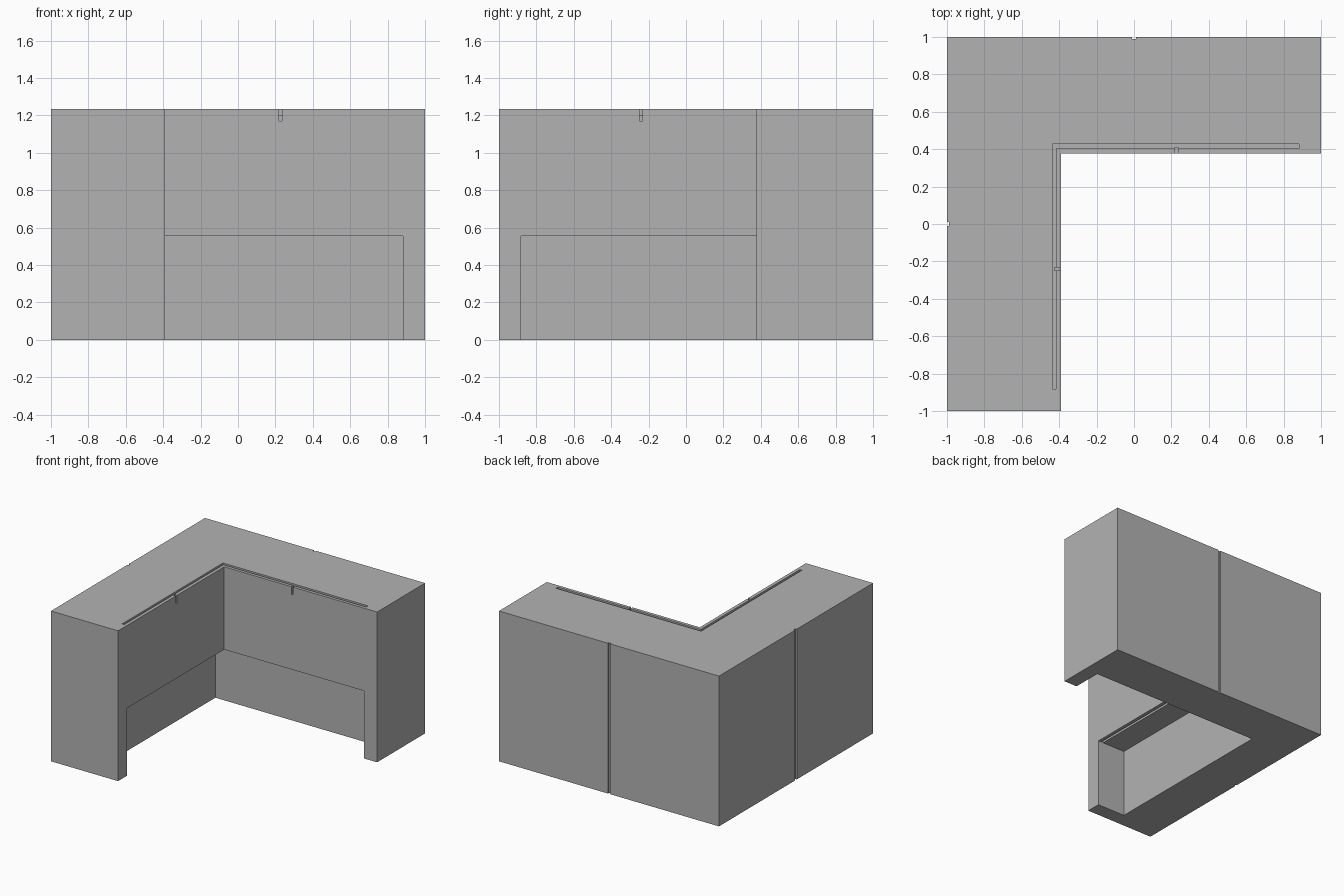
import bpy
import bmesh

if "Cube" in bpy.data.objects:
    bpy.data.objects.remove(bpy.data.objects["Cube"], do_unlink=True)

HEIGHT = 1.235
INNER_X, INNER_Y = -0.39, 0.378   # inner faces of the two wings
END = 0.882                       # how far recess and slot run along each wing
OVER = 0.1                        # cutter overshoot

grey = bpy.data.materials.new("plain grey")
grey.use_nodes = True
colour = (0.45, 0.45, 0.45, 1)
grey.diffuse_color = colour
grey.node_tree.nodes["Principled BSDF"].inputs["Base Color"].default_value = colour


def prism(name, outline, z0, z1):
    """Extrude a plan outline between two heights."""
    bm = bmesh.new()
    face = bm.faces.new([bm.verts.new((x, y, z0)) for x, y in outline])
    top = bmesh.ops.extrude_face_region(bm, geom=[face])["geom"]
    verts = [v for v in top if isinstance(v, bmesh.types.BMVert)]
    bmesh.ops.translate(bm, verts=verts, vec=(0, 0, z1 - z0))
    bmesh.ops.recalc_face_normals(bm, faces=bm.faces)
    mesh = bpy.data.meshes.new(name)
    bm.to_mesh(mesh)
    bm.free()
    mesh.materials.append(grey)
    obj = bpy.data.objects.new(name, mesh)
    bpy.context.collection.objects.link(obj)
    return obj


def corner(back_x, back_y, front_x, front_y, end):
    """L-shaped plan with one wing along -y and one along +x."""
    return [(back_x, -end), (front_x, -end), (front_x, front_y),
            (end, front_y), (end, back_y), (back_x, back_y)]


def box(x0, x1, y0, y1):
    return [(x0, y0), (x1, y0), (x1, y1), (x0, y1)]


def cut(body, name, outline, z0, z1):
    """Carve a prism out of the body and discard the cutter."""
    cutter = prism(name, outline, z0, z1)
    cutter.hide_render = True
    mod = body.modifiers.new(name, 'BOOLEAN')
    mod.operation = 'DIFFERENCE'
    mod.solver = 'EXACT'
    mod.object = cutter
    bpy.context.view_layer.objects.active = body
    bpy.ops.object.modifier_apply(modifier=name)
    bpy.data.objects.remove(cutter, do_unlink=True)


# Corner counter body
counter = prism("corner_counter", corner(-1, 1, INNER_X, INNER_Y, 1), 0, HEIGHT)

# Toe and knee recess along the inner faces
cut(counter, "knee_recess",
    corner(-0.64, 0.62, INNER_X + OVER, INNER_Y - OVER, END), -OVER, 0.555)

# Narrow slot behind the inner edge, in the top and in the recess ceiling
slot = corner(-0.436, 0.428, -0.417, 0.404, END)
cut(counter, "top_slot", slot, 1.2, HEIGHT + OVER)
cut(counter, "ceiling_slot", slot, 0.5, 0.59)

# Small notches joining the top slot to the inner faces
cut(counter, "back_wing_notch",
    box(0.22, 0.236, INNER_Y - OVER, 0.41), 1.17, HEIGHT + OVER)
cut(counter, "side_wing_notch",
    box(-0.425, INNER_X + OVER, -0.248, -0.232), 1.17, HEIGHT + OVER)

# Vertical seam grooves in the middle of the outer faces
cut(counter, "back_seam", box(-0.01, 0.01, 0.988, 1 + OVER), -OVER, HEIGHT + OVER)
cut(counter, "side_seam", box(-1 - OVER, -0.988, -0.01, 0.01), -OVER, HEIGHT + OVER)
